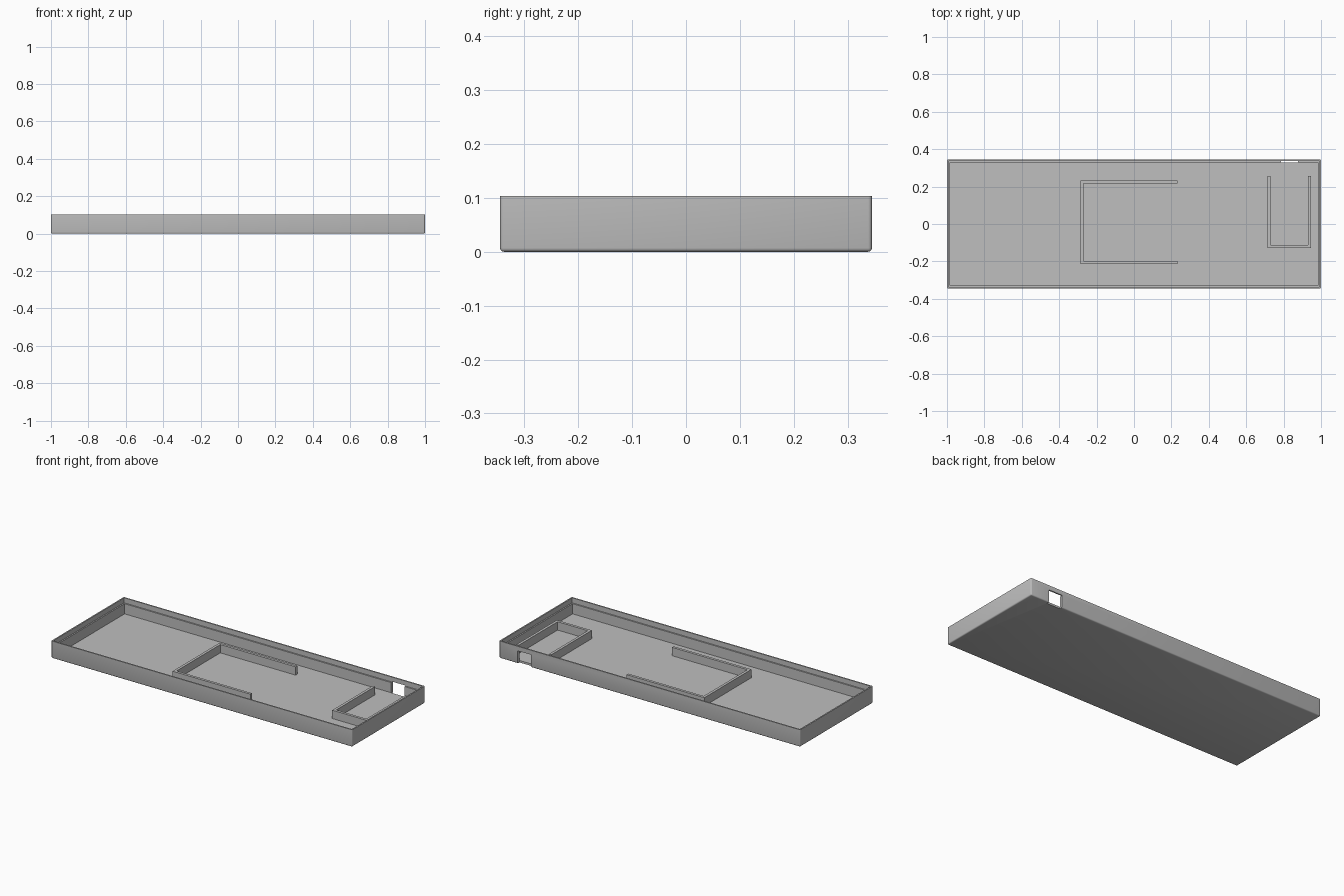
import bpy
import bmesh
import math

default = bpy.data.objects.get("Cube")
if default:
    bpy.data.objects.remove(default, do_unlink=True)

LENGTH, WIDTH, HEIGHT = 2.0, 0.69, 0.103
WALL, LIP = 0.016, 0.008
FLOOR, LEDGE = 0.012, 0.073
FILLET = 0.007

grey = bpy.data.materials.new("plain grey")
grey.use_nodes = True
grey.diffuse_color = (0.52, 0.52, 0.52, 1)
grey.node_tree.nodes["Principled BSDF"].inputs["Base Color"].default_value = (0.52, 0.52, 0.52, 1)


def finish(bm, name):
    bmesh.ops.recalc_face_normals(bm, faces=bm.faces)
    mesh = bpy.data.meshes.new(name)
    bm.to_mesh(mesh)
    bm.free()
    mesh.materials.append(grey)
    obj = bpy.data.objects.new(name, mesh)
    bpy.context.collection.objects.link(obj)
    return obj


def box(name, low, high, fillet=0):
    bm = bmesh.new()
    bmesh.ops.create_cube(bm, size=1)
    for v in bm.verts:
        v.co = [(a + b) / 2 + c * (b - a) for a, b, c in zip(low, high, v.co)]
    if fillet:
        # Round every edge except the open rim
        edges = [e for e in bm.edges if min(v.co.z for v in e.verts) < low[2] + 0.001]
        bmesh.ops.bevel(bm, geom=edges, offset=fillet, segments=3,
                        profile=0.5, affect='EDGES')
    return finish(bm, name)


def u_rail(name, outline, z0, z1):
    bm = bmesh.new()
    face = bm.faces.new([bm.verts.new((x, y, z0)) for x, y in outline])
    extruded = bmesh.ops.extrude_face_region(bm, geom=[face], use_keep_orig=True)
    for v in extruded["geom"]:
        if isinstance(v, bmesh.types.BMVert):
            v.co.z = z1
    return finish(bm, name)


def cut(target, cutter):
    mod = target.modifiers.new("cut", 'BOOLEAN')
    mod.operation = 'DIFFERENCE'
    mod.solver = 'EXACT'
    mod.object = cutter
    bpy.context.view_layer.objects.active = target
    bpy.ops.object.modifier_apply(modifier=mod.name)
    bpy.data.objects.remove(cutter, do_unlink=True)


# Outer tray with rounded base and corners
X, Y = LENGTH / 2, WIDTH / 2
tray = box("tray", (-X, -Y, 0), (X, Y, HEIGHT), FILLET)

# Stepped cavity: wide recess at the rim, narrower one below the ledge
for inset, bottom in ((LIP, LEDGE), (WALL, FLOOR)):
    cut(tray, box("cavity", (-X + inset, -Y + inset, bottom), (X - inset, Y - inset, 0.2)))

# Connector opening through the back wall
cut(tray, box("opening", (0.787, Y - WALL - 0.0005, -0.01), (0.877, Y + 0.02, 0.076)))

# Large U rail, open to the left side
t = WALL
x0, x1, y0, y1 = -0.285, 0.232, -0.214, 0.232
u_rail("board_rail", [(x0, y0), (x1, y0), (x1, y0 + t), (x0 + t, y0 + t),
                      (x0 + t, y1 - t), (x1, y1 - t), (x1, y1), (x0, y1)],
       FLOOR - 0.002, FLOOR + 0.05)

# Small U rail, open to the back
x0, x1, y0, y1 = 0.715, 0.947, -0.127, 0.257
u_rail("connector_rail", [(x0, y0), (x1, y0), (x1, y1), (x1 - t, y1),
                          (x1 - t, y0 + t), (x0 + t, y0 + t), (x0 + t, y1), (x0, y1)],
       FLOOR - 0.002, FLOOR + 0.05)

# Smooth only the rounded edges
bpy.ops.object.select_all(action='DESELECT')
tray.select_set(True)
bpy.context.view_layer.objects.active = tray
bpy.ops.object.shade_smooth_by_angle(angle=math.radians(40))
